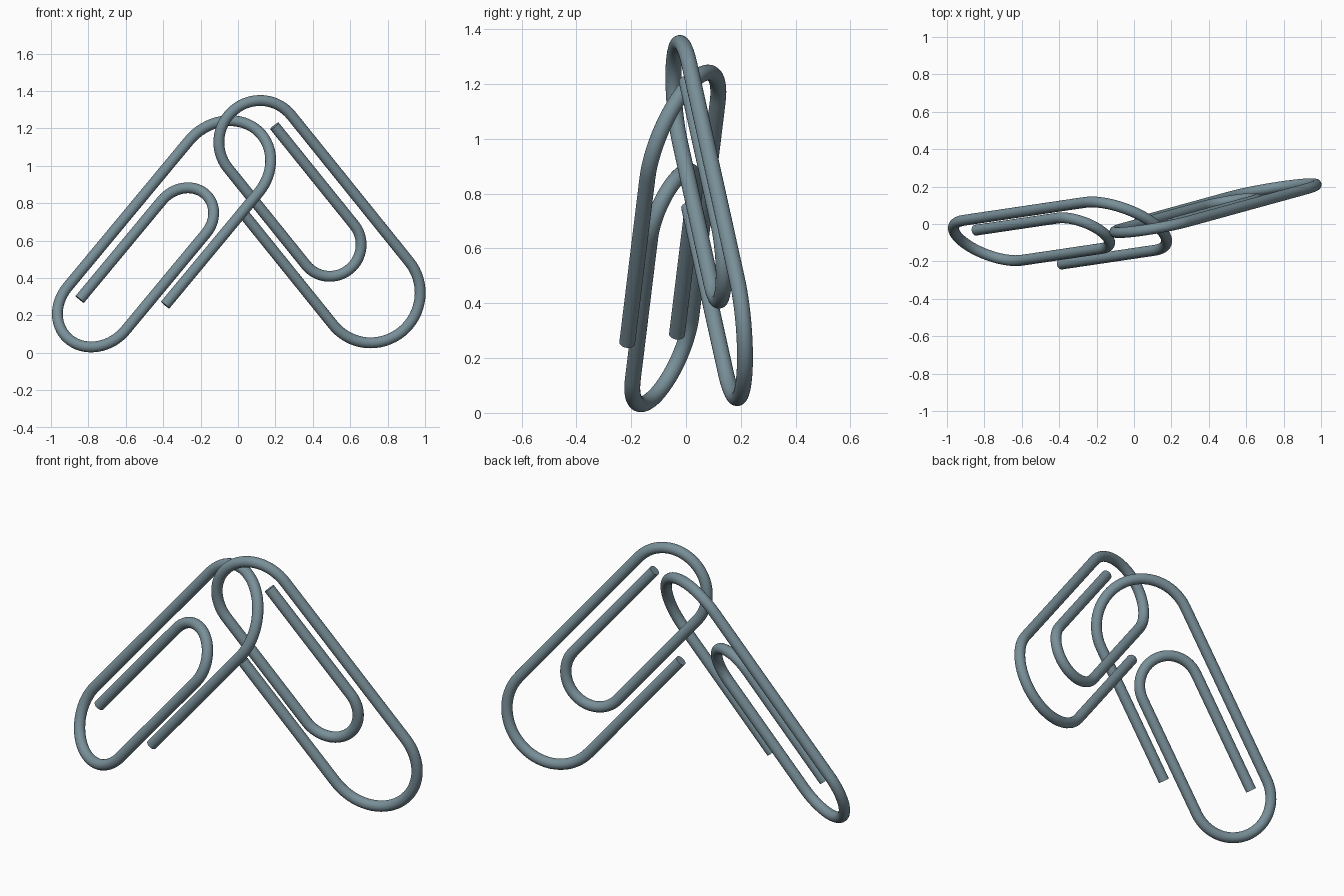
import bpy, bmesh, math
from mathutils import Vector

if "Cube" in bpy.data.objects:
    bpy.data.objects.remove(bpy.data.objects["Cube"])

WIRE = 0.029
SIDES = 24

steel = bpy.data.materials.new("blue_grey_steel")
steel.diffuse_color = (0.19, 0.275, 0.315, 1)
steel.use_nodes = True
steel.node_tree.nodes["Principled BSDF"].inputs["Base Color"].default_value = steel.diffuse_color

# Flat clip path: (u, v, outward angle); all bends turn the same way
def clip_path():
    path = [(0.0, 0.0, -math.pi / 2)]
    bends = [(0.69, 0.168, 0.168, -90),    # inner bend
             (0.014, 0.115, 0.221, 90),    # small outer bend
             (1.035, 0.159, 0.265, -90)]   # large outer bend
    for cu, cv, r, start in bends:
        for i in range(33):
            a = math.radians(start + 180 * i / 32)
            path.append((cu + r * math.cos(a), cv + r * math.sin(a), a))
    path.append((0.25, 0.424, math.pi / 2))
    return path

# Sweep a round wire along the path, placed in a tilted plane
def make_clip(name, origin, u, v):
    o, u = Vector(origin), Vector(u).normalized()
    v = Vector(v)
    v = (v - u * v.dot(u)).normalized()
    n = u.cross(v)
    bm = bmesh.new()
    rings = []
    for pu, pv, a in clip_path():
        c = o + u * pu + v * pv
        out = u * math.cos(a) + v * math.sin(a)
        ring = []
        for k in range(SIDES):
            t = 2 * math.pi * k / SIDES
            ring.append(bm.verts.new(c + WIRE * (out * math.cos(t) + n * math.sin(t))))
        rings.append(ring)
    for r0, r1 in zip(rings, rings[1:]):
        for k in range(SIDES):
            j = (k + 1) % SIDES
            bm.faces.new((r0[k], r0[j], r1[j], r1[k]))
    # flat cut ends
    bm.faces.new(rings[0])
    bm.faces.new(rings[-1])
    bmesh.ops.recalc_face_normals(bm, faces=bm.faces[:])
    me = bpy.data.meshes.new(name)
    bm.to_mesh(me)
    bm.free()
    me.materials.append(steel)
    ob = bpy.data.objects.new(name, me)
    bpy.context.collection.objects.link(ob)
    bpy.ops.object.select_all(action='DESELECT')
    ob.select_set(True)
    bpy.context.view_layer.objects.active = ob
    bpy.ops.object.shade_smooth_by_angle(angle=math.radians(40))

make_clip("left_paper_clip", (-0.846, -0.033, 0.286),
          (0.636, 0.094, 0.766), (0.701, -0.483, -0.523))
make_clip("right_paper_clip", (0.195, 0.002, 1.213),
          (0.618, 0.170, -0.767), (-0.767, -0.079, -0.636))
